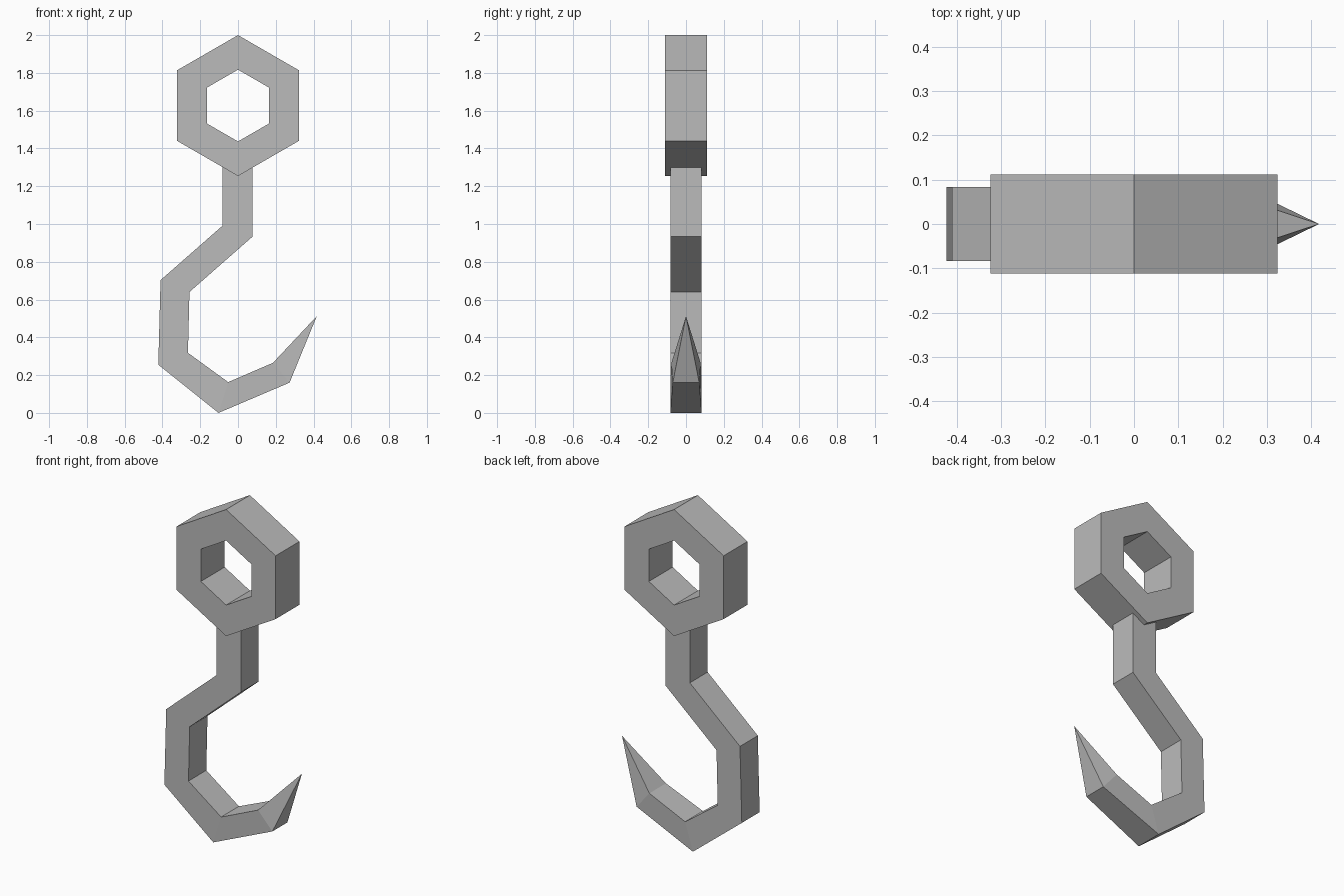
import bpy, bmesh
from math import sin, cos, pi

cube = bpy.data.objects.get("Cube")
if cube:
    bpy.data.objects.remove(cube, do_unlink=True)

metal = bpy.data.materials.new("grey metal")
metal.use_nodes = True
GREY = (0.5, 0.5, 0.5, 1)
metal.diffuse_color = GREY
metal.node_tree.nodes["Principled BSDF"].inputs["Base Color"].default_value = GREY


def finish(bm, name):
    bmesh.ops.recalc_face_normals(bm, faces=bm.faces)
    mesh = bpy.data.meshes.new(name)
    bm.to_mesh(mesh)
    bm.free()
    mesh.materials.append(metal)
    obj = bpy.data.objects.new(name, mesh)
    bpy.context.collection.objects.link(obj)
    return obj


def bridge(bm, a, b):
    """Join two rings of four vertices with quads."""
    for i in range(4):
        j = (i + 1) % 4
        bm.faces.new((a[i], a[j], b[j], b[i]))


# Hexagonal eye: a rectangular section carried round six corners
bm = bmesh.new()
OUTER, INNER, HALF, CENTRE = 0.373, 0.19, 0.111, 1.627
section = [(OUTER, -HALF), (OUTER, HALF), (INNER, HALF), (INNER, -HALF)]
rings = []
for k in range(6):
    a = pi / 2 + k * pi / 3
    rings.append([bm.verts.new((r * cos(a), y, CENTRE + r * sin(a))) for r, y in section])
for k in range(6):
    bridge(bm, rings[k], rings[(k + 1) % 6])
finish(bm, "eye_ring")

# Shank and hook: outer point, inner point, half depths of each
bm = bmesh.new()
stations = [
    ((-0.083, 1.36), (0.077, 1.36), 0.083, 0.083),
    ((-0.083, 0.99), (0.077, 0.933), 0.083, 0.083),
    ((-0.41, 0.703), (-0.257, 0.64), 0.083, 0.083),
    ((-0.422, 0.255), (-0.265, 0.318), 0.083, 0.083),
    ((-0.103, 0.0), (-0.052, 0.163), 0.083, 0.083),
    ((0.273, 0.16), (0.185, 0.265), 0.07, 0.077),
]
rings = []
for (ox, oz), (ix, iz), do, di in stations:
    corners = [(ox, -do, oz), (ox, do, oz), (ix, di, iz), (ix, -di, iz)]
    rings.append([bm.verts.new(c) for c in corners])
for a, b in zip(rings, rings[1:]):
    bridge(bm, a, b)
bm.faces.new(rings[0])

# Pointed tip
tip = bm.verts.new((0.417, 0, 0.512))
last = rings[-1]
for i in range(4):
    bm.faces.new((last[i], last[(i + 1) % 4], tip))
finish(bm, "hook")
